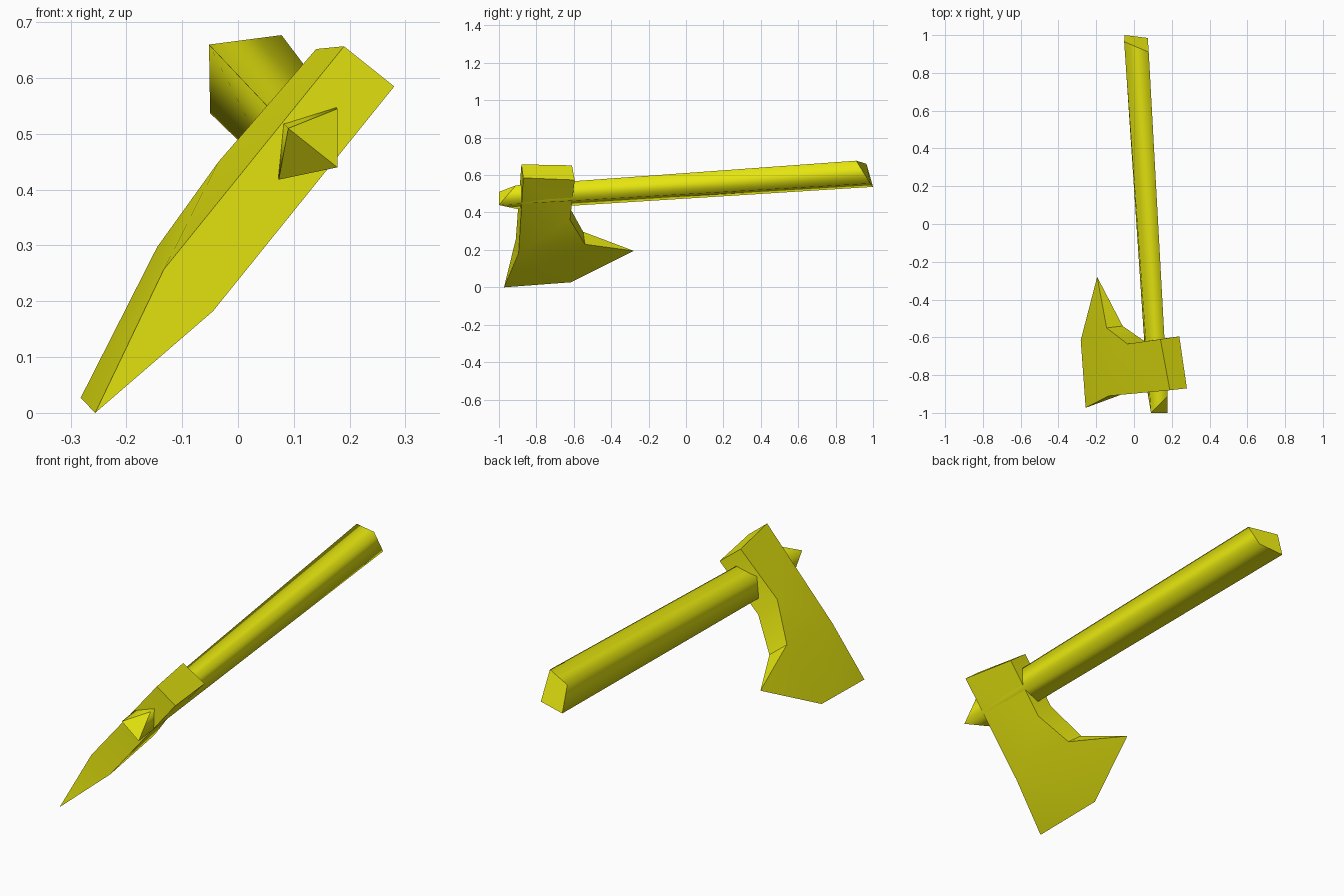
import bpy, bmesh, math

if "Cube" in bpy.data.objects:
    bpy.data.objects.remove(bpy.data.objects["Cube"])

yellow = bpy.data.materials.new("yellow")
yellow.diffuse_color = (0.8, 0.8, 0.005, 1)
yellow.use_nodes = True
yellow.node_tree.nodes["Principled BSDF"].inputs["Base Color"].default_value = yellow.diffuse_color


def build(name, points, faces):
    """Make a closed mesh from named corner points."""
    bm = bmesh.new()
    v = {k: bm.verts.new(p) for k, p in points.items()}
    for f in faces:
        bm.faces.new([v[k] for k in f.split()])
    bmesh.ops.recalc_face_normals(bm, faces=bm.faces)
    me = bpy.data.meshes.new(name)
    bm.to_mesh(me)
    bm.free()
    me.materials.append(yellow)
    ob = bpy.data.objects.new(name, me)
    bpy.context.collection.objects.link(ob)
    return ob


# Handle: four-sided shaft, softly shaded, with obliquely cut ends
shaft = {
    "a0": (0.09, -1.0, 0.51), "b0": (0.178, -0.91, 0.545),
    "c0": (0.178, -1.0, 0.44), "d0": (0.073, -0.90, 0.418),
    "a1": (-0.052, 0.965, 0.66), "b1": (0.078, 0.91, 0.677),
    "c1": (0.073, 0.985, 0.555), "d1": (-0.05, 1.0, 0.537),
}
sides = [f"{p}0 {q}0 {q}1 {p}1" for p, q in ("ab", "bc", "cd", "da")]
ends = ["a0 b0 c0", "a0 c0 d0", "a1 b1 c1 d1"]
handle = build("handle", shaft, sides + ends)
for i, poly in enumerate(handle.data.polygons):
    poly.use_smooth = i < len(sides)

# Axe head: left (l) and right (r) cheeks meeting at the cutting edge (e)
head = {
    # poll end
    "l_pf": (0.19, -0.88, 0.657), "l_pb": (0.14, -0.61, 0.652),
    "r_pf": (0.28, -0.87, 0.585), "r_pb": (0.24, -0.595, 0.574),
    # front shoulder
    "l_m": (-0.133, -0.91, 0.257), "r_m": (-0.045, -0.895, 0.182),
    # curved beard behind the blade
    "l_n": (-0.035, -0.635, 0.45), "r_n": (0.055, -0.62, 0.36),
    "l_k": (-0.145, -0.55, 0.297), "r_k": (-0.06, -0.54, 0.23),
    # cutting edge
    "e1": (-0.256, -0.973, 0.0), "e2": (-0.282, -0.615, 0.027),
    "e3": (-0.195, -0.28, 0.195),
}
faces = [
    "l_pf r_pf r_pb l_pb",
    "l_pf l_m r_m r_pf", "l_m e1 r_m",
    "l_pb r_pb r_n l_n", "l_n r_n r_k l_k", "l_k r_k e3",
]
for s in "lr":
    faces += [f"{s}_pf {s}_pb {s}_n {s}_m", f"{s}_m {s}_n {s}_k",
              f"{s}_m {s}_k e2", f"{s}_m e2 e1", f"{s}_k e3 e2"]
axe_head = build("axe_head", head, faces)

bpy.ops.object.select_all(action='DESELECT')
axe_head.select_set(True)
bpy.context.view_layer.objects.active = axe_head
bpy.ops.object.shade_smooth_by_angle(angle=math.radians(30))
